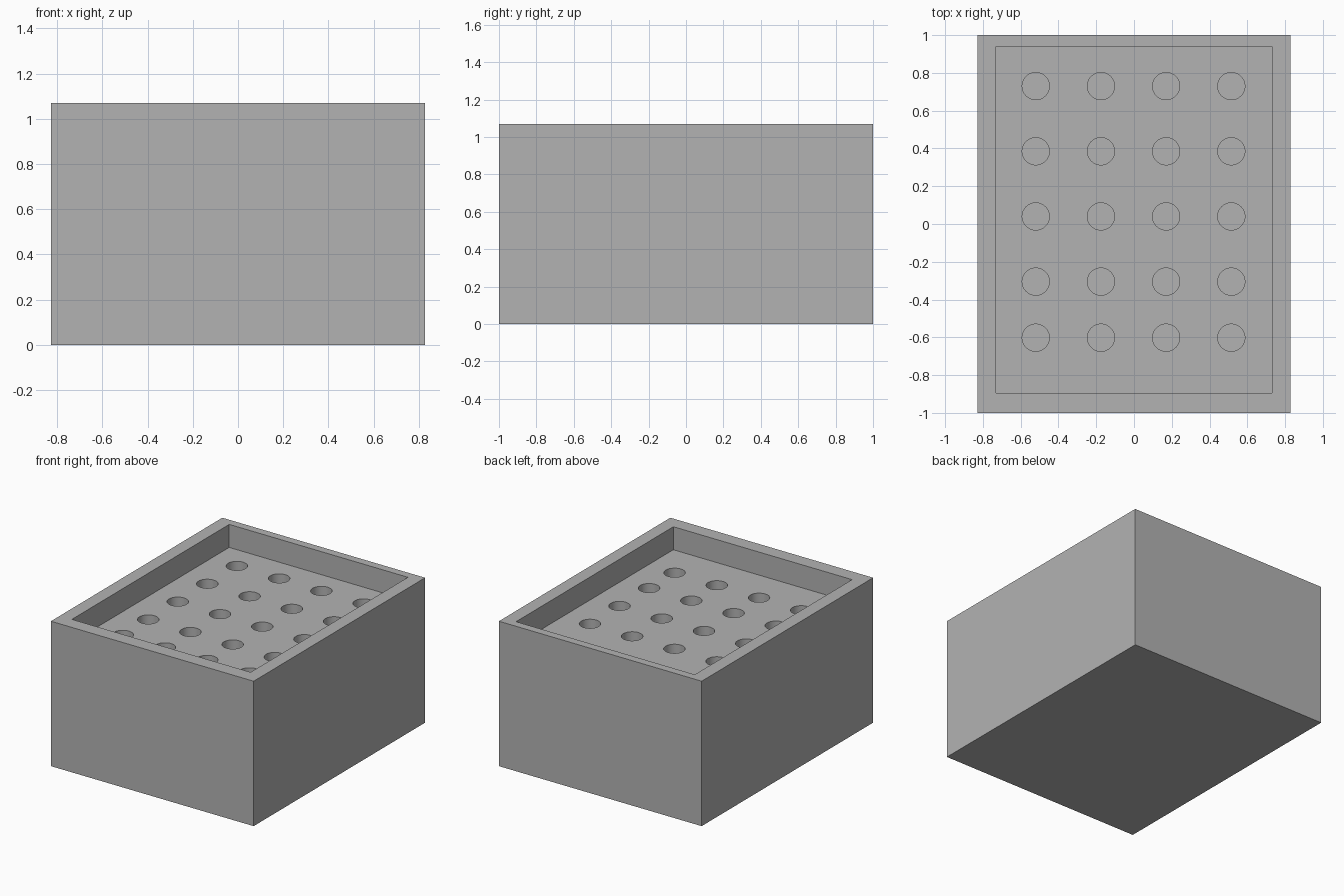
import bpy, bmesh
from mathutils import Matrix, Vector

if "Cube" in bpy.data.objects:
    bpy.data.objects.remove(bpy.data.objects["Cube"])

HEIGHT = 1.07
FLOOR = HEIGHT - 0.17        # floor of the top recess
HOLE_BOTTOM = FLOOR - 0.5

grey = bpy.data.materials.new("plain grey")
grey.diffuse_color = (0.45, 0.45, 0.45, 1)
grey.use_nodes = True
grey.node_tree.nodes["Principled BSDF"].inputs["Base Color"].default_value = grey.diffuse_color


def add_box(bm, lo, hi):
    lo, hi = Vector(lo), Vector(hi)
    bmesh.ops.create_cube(bm, size=1, matrix=Matrix.Translation((lo + hi) / 2)
                          @ Matrix.Diagonal((*(hi - lo), 1)))


def add_cylinder(bm, x, y, z0, z1, r):
    bmesh.ops.create_cone(bm, cap_ends=True, segments=48, radius1=r, radius2=r,
                          depth=z1 - z0,
                          matrix=Matrix.Translation((x, y, (z0 + z1) / 2)))


def finish(bm, name):
    mesh = bpy.data.meshes.new(name)
    bm.to_mesh(mesh)
    bm.free()
    mesh.materials.append(grey)
    ob = bpy.data.objects.new(name, mesh)
    bpy.context.collection.objects.link(ob)
    return ob


# solid block
bm = bmesh.new()
add_box(bm, (-0.828, -1, 0), (0.828, 1, HEIGHT))
block = finish(bm, "rack_block")

# shallow recess in the top
bm = bmesh.new()
add_box(bm, (-0.73, -0.895, FLOOR), (0.73, 0.94, HEIGHT + 0.2))
recess = finish(bm, "recess_cutter")

# four by five round holes in the recess floor
bm = bmesh.new()
for x in (-0.52, -0.175, 0.17, 0.515):
    for y in (-0.602, -0.305, 0.04, 0.385, 0.73):
        add_cylinder(bm, x, y, HOLE_BOTTOM, HEIGHT + 0.1, 0.072)
holes = finish(bm, "holes_cutter")

# cut and apply
bpy.context.view_layer.objects.active = block
for cutter in (recess, holes):
    mod = block.modifiers.new(cutter.name, 'BOOLEAN')
    mod.operation = 'DIFFERENCE'
    mod.solver = 'EXACT'
    mod.object = cutter
    bpy.ops.object.modifier_apply(modifier=mod.name)
    bpy.data.objects.remove(cutter)

# smooth hole walls, sharp edges elsewhere
block.select_set(True)
bpy.ops.object.shade_smooth_by_angle()
